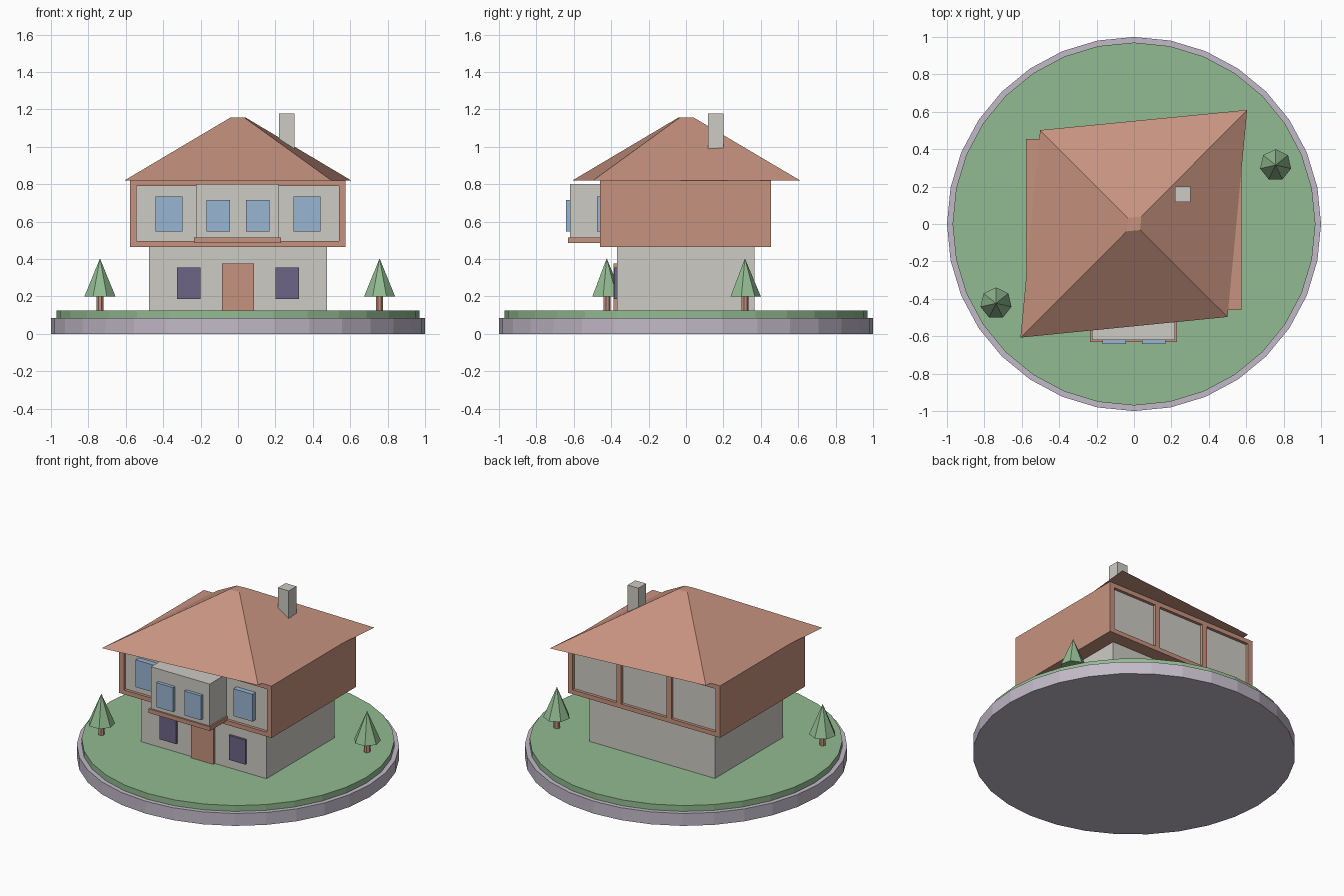
import bpy, bmesh
from mathutils import Matrix, Vector

if "Cube" in bpy.data.objects:
    bpy.data.objects.remove(bpy.data.objects["Cube"], do_unlink=True)


def material(name, rgb):
    """Flat colour given as 0-255 display values."""
    lin = [((c / 255 + 0.055) / 1.055) ** 2.4 for c in rgb] + [1]
    m = bpy.data.materials.new(name)
    m.use_nodes = True
    m.diffuse_color = lin
    m.node_tree.nodes["Principled BSDF"].inputs["Base Color"].default_value = lin
    return m


STONE = material("lilac stone", (194, 186, 200))
GREEN = material("grass green", (146, 187, 145))
WALL = material("pale grey wall", (206, 203, 196))
BROWN = material("warm brown", (198, 146, 127))
GLASS = material("light blue glass", (152, 182, 210))
DARK = material("dark violet glass", (108, 101, 134))


def finish(bm, name, mat):
    bmesh.ops.recalc_face_normals(bm, faces=bm.faces)
    mesh = bpy.data.meshes.new(name)
    bm.to_mesh(mesh)
    bm.free()
    mesh.materials.append(mat)
    obj = bpy.data.objects.new(name, mesh)
    bpy.context.collection.objects.link(obj)
    return obj


def box(name, mat, x, y, z):
    """Box spanning the given (low, high) ranges."""
    spans = (x, y, z)
    size = [hi - lo for lo, hi in spans]
    mid = Vector([(hi + lo) / 2 for lo, hi in spans])
    bm = bmesh.new()
    bmesh.ops.create_cube(bm, size=1, matrix=Matrix.Translation(mid) @ Matrix.Diagonal((*size, 1)))
    return finish(bm, name, mat)


def cone(name, mat, sides, r1, r2, z, at=(0, 0)):
    bm = bmesh.new()
    bmesh.ops.create_cone(bm, cap_ends=True, segments=sides, radius1=r1, radius2=r2,
                          depth=z[1] - z[0],
                          matrix=Matrix.Translation((*at, sum(z) / 2)))
    bmesh.ops.remove_doubles(bm, verts=bm.verts, dist=0.0001)
    return finish(bm, name, mat)


# Round plot
cone("plinth", STONE, 32, 1, 1, (0, 0.085))
cone("lawn", GREEN, 32, 0.97, 0.97, (0.08, 0.125))

# Ground floor with door and windows
box("ground_floor", WALL, (-0.475, 0.475), (-0.37, 0.365), (0.12, 0.47))
box("door", BROWN, (-0.085, 0.085), (-0.387, -0.36), (0.12, 0.377))
for side, s in (("right", -1), ("left", 1)):
    box(f"lower_window_{side}", DARK, sorted((s * 0.2, s * 0.325)), (-0.385, -0.36), (0.187, 0.355))

# Upper floor: grey core held in a brown frame
depth = (-0.46, 0.455)
box("upper_core", WALL, (-0.56, 0.56), (-0.44, 0.435), (0.48, 0.8))
box("upper_floor_slab", BROWN, (-0.577, 0.575), depth, (0.465, 0.495))
box("upper_ceiling_slab", BROWN, (-0.577, 0.575), depth, (0.79, 0.82))
box("right_wall", BROWN, (-0.577, -0.542), depth, (0.495, 0.79))
box("left_wall", BROWN, (0.54, 0.575), depth, (0.495, 0.79))
for i, x in enumerate((-0.19, 0.19)):
    box(f"back_post_{i + 1}", BROWN, (x - 0.018, x + 0.018), (0.43, 0.455), (0.495, 0.79))

# Projecting bay with its sill
box("bay", WALL, (-0.225, 0.22), (-0.62, -0.43), (0.5, 0.8))
box("bay_sill", BROWN, (-0.235, 0.23), (-0.632, -0.43), (0.486, 0.514))
for side, s in (("right", -1), ("left", 1)):
    box(f"bay_window_{side}", GLASS, sorted((s * 0.043, s * 0.168)), (-0.642, -0.61), (0.547, 0.714))
    box(f"upper_window_{side}", GLASS, sorted((s * 0.297, s * 0.442)), (-0.475, -0.43), (0.547, 0.734))

# Skewed hipped roof with a small flat top
bm = bmesh.new()
corners = [(-0.502, 0.502), (0.605, 0.61), (0.5, -0.497), (-0.607, -0.607)]
base = [bm.verts.new((x, y, 0.82)) for x, y in corners]
top = [bm.verts.new((x * 0.065, y * 0.065, 1.157)) for x, y in corners]
bm.faces.new(base)
bm.faces.new(top)
for i in range(4):
    j = (i + 1) % 4
    bm.faces.new((base[i], base[j], top[j], top[i]))
finish(bm, "roof", BROWN)
box("chimney", WALL, (0.22, 0.302), (0.117, 0.2), (0.9, 1.178))

# Trees
for i, at in enumerate(((-0.738, -0.424), (0.757, 0.315))):
    cone(f"tree_trunk_{i + 1}", BROWN, 7, 0.02, 0.02, (0.12, 0.21), at)
    cone(f"tree_crown_{i + 1}", GREEN, 7, 0.085, 0, (0.2, 0.403), at)
